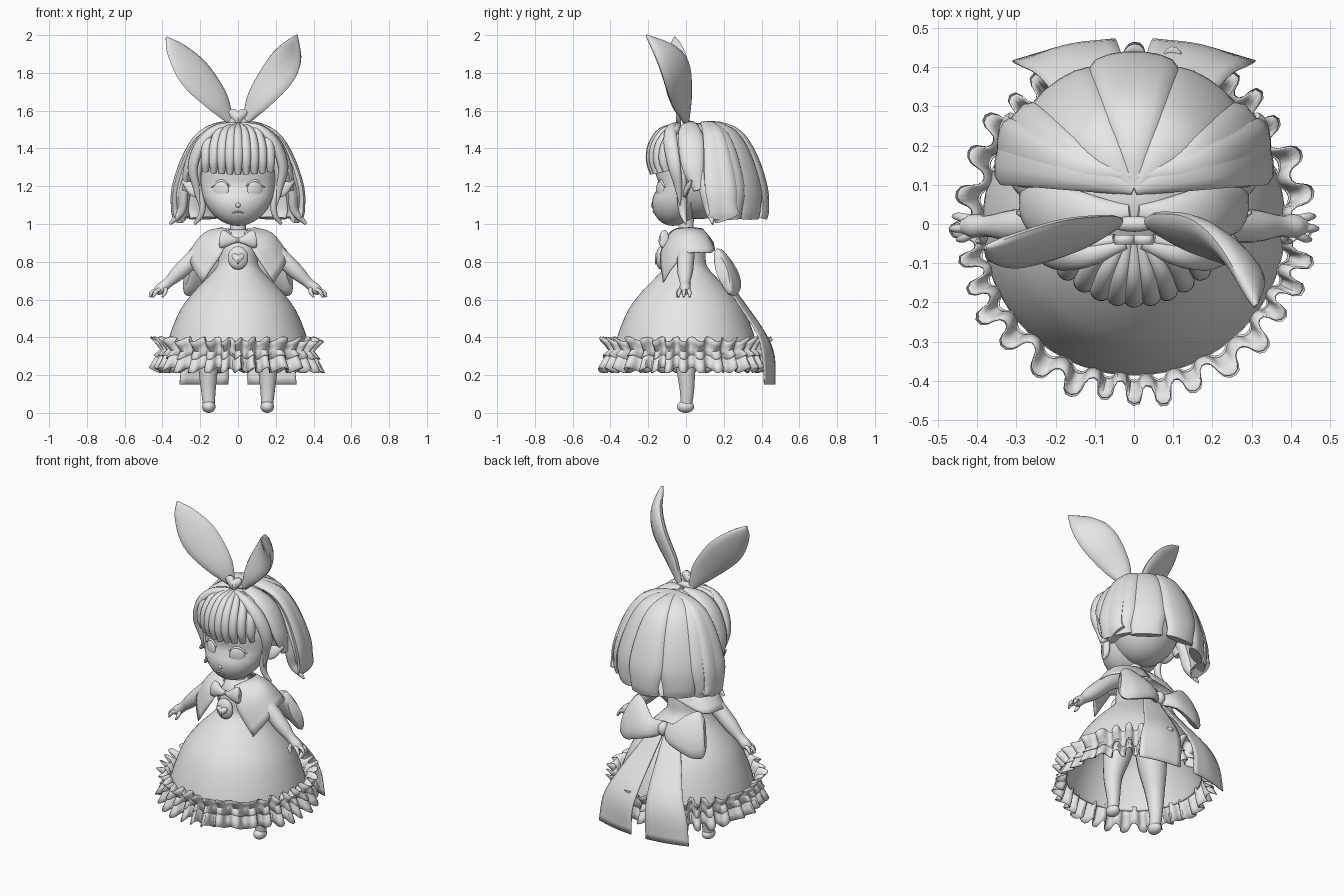
import bpy, bmesh
from math import sin, cos, pi, radians, sqrt, exp
from mathutils import Vector

old = bpy.data.objects.get("Cube")
if old:
    bpy.data.objects.remove(old, do_unlink=True)

grey = bpy.data.materials.new("plain_grey")
grey.use_nodes = True
grey.diffuse_color = (.8, .8, .8, 1)
grey.node_tree.nodes["Principled BSDF"].inputs["Base Color"].default_value = (.8, .8, .8, 1)
made = []
SIDES = (("left", 1), ("right", -1))


def finish(name, bm, thickness=0):
    bmesh.ops.recalc_face_normals(bm, faces=bm.faces)
    mesh = bpy.data.meshes.new(name)
    bm.to_mesh(mesh)
    bm.free()
    mesh.materials.append(grey)
    obj = bpy.data.objects.new(name, mesh)
    bpy.context.collection.objects.link(obj)
    if thickness:
        mod = obj.modifiers.new("thickness", "SOLIDIFY")
        mod.thickness = thickness
        mod.offset = 0
    made.append(obj)
    return obj


def grid(name, rows, closed=False, caps=False, thickness=0):
    """Skin rows of points; closed joins each row into a ring."""
    bm = bmesh.new()
    vs = [[bm.verts.new(p) for p in row] for row in rows]
    n = len(vs[0])
    for a, b in zip(vs, vs[1:]):
        for i in range(n if closed else n - 1):
            j = (i + 1) % n
            bm.faces.new((a[i], a[j], b[j], b[i]))
    if caps:
        bm.faces.new(vs[0])
        bm.faces.new(vs[-1])
    return finish(name, bm, thickness)


def spline(pts, steps=5):
    """Catmull-Rom samples through points of any dimension."""
    p = [Vector(q) for q in pts]
    p = [p[0] * 2 - p[1]] + p + [p[-1] * 2 - p[-2]]
    out = []
    for a, b, c, d in zip(p, p[1:], p[2:], p[3:]):
        for k in range(steps):
            t = k / steps
            out.append(b + (c - a) * (t / 2) + (a * 2 - b * 5 + c * 4 - d) * (t * t / 2)
                       + (b * 3 - a - c * 3 + d) * (t ** 3 / 2))
    return out + [p[-2]]


def strand(name, pts, side=(1, 0, 0), thick=None, s=1, n=14):
    """Elliptic tube along (x, y, z, half width) points; s mirrors in x."""
    path = spline(pts)
    wide = max(q[3] for q in path)
    rows = []
    for i, q in enumerate(path):
        t = (path[min(i + 1, len(path) - 1)] - path[max(i - 1, 0)]).xyz.normalized()
        u = Vector(side)
        u = (u - t * u.dot(t)).normalized()
        v = t.cross(u)
        w = max(q[3], .002)
        h = thick * sqrt(w / wide) if thick else w
        ring = [q.xyz + u * w * cos(a) + v * h * sin(a)
                for a in (2 * pi * k / n for k in range(n))]
        rows.append([(p.x * s, p.y, p.z) for p in ring])
    return grid(name, rows, True, True)


def ball(name, centre, size, turn=0):
    bm = bmesh.new()
    bmesh.ops.create_uvsphere(bm, u_segments=28, v_segments=18, radius=1)
    for v in bm.verts:
        v.co = Vector([a * b for a, b in zip(v.co, size)])
    obj = finish(name, bm)
    obj.location = centre
    obj.rotation_euler.z = turn
    return obj


def sheet(name, rows, s=1, thickness=.006):
    rows = [spline(r, 4) for r in rows]
    rows = list(zip(*[spline(c, 4) for c in zip(*rows)]))
    return grid(name, [[(p.x * s, p.y, p.z) for p in r] for r in rows], thickness=thickness)


def lathe(name, profile, waves=0, n=64):
    """Turned profile of (z, radius, ripple)."""
    rows = []
    for z, r, amp in profile:
        row = []
        for k in range(n):
            a = 2 * pi * k / n
            fold = waves * a + 1.2 * sin(5 * a)
            rr = r + amp * (cos(fold) + .3 * sin(11 * a))
            a += amp * .4 * sin(2 * fold)
            row.append((rr * sin(a), -rr * cos(a), z + amp * .5 * sin(fold + 2 * sin(3 * a))))
        rows.append(row)
    return grid(name, rows, True, thickness=.005)


# Dress and its gathered double hem
dress = [(.97, .045), (.93, .08), (.86, .1), (.78, .107), (.72, .155), (.64, .232),
         (.55, .3), (.45, .345), (.36, .374), (.31, .385)]
lathe("dress", [(q[0], q[1], 0) for q in spline(dress, 3)])
lathe("upper_ruffle", [(.295, .415, .024), (.33, .395, .012), (.36, .41, .02), (.39, .432, .026)], 32, 320)
lathe("lower_ruffle", [(.33, .39, .01), (.3, .405, .018), (.26, .42, .025), (.225, .435, .028)], 32, 320)

# Legs, arms and hands
for word, s in SIDES:
    strand(word + "_leg", [(.085, .02, .66, .09), (.125, .01, .44, .086), (.155, 0, .26, .056),
                           (.157, .005, .13, .04), (.155, .003, .06, .033), (.155, 0, .03, .03)], s=s)
    ball(word + "_foot", (.155 * s, -.002, .033), (.036, .045, .033))
    strand(word + "_arm", [(.06, 0, .93, .04), (.18, 0, .865, .046), (.3, -.005, .755, .043),
                           (.37, -.005, .69, .028), (.41, -.005, .657, .03), (.435, -.005, .64, .02)],
           (0, 1, 0), s=s)
    for i, (x, y) in enumerate([(.45, -.04), (.468, -.012), (.46, .02), (.4, -.045)]):
        strand(f"{word}_finger_{i}", [(min(x, .42) - .015, y * .5, .66, .011),
                                      (x - .015, y * .9, .64, .011), (x, y, .613, .006)], (0, 1, 0), s=s, n=8)
strand("neck", [(0, 0, .92, .055), (0, 0, .98, .042), (0, 0, 1.06, .045)])


# Head with a forward chin and a shallow brow hollow
def face_y(x, z):
    t = max(0, (1.23 - z) / .24)
    f = sqrt(max(0, 1 - (x / .2) ** 2 - ((z - 1.23) / .24) ** 2))
    return -.17 * f - .07 * t + .03 * f * exp(-((z - 1.2) / .05) ** 2)


head = ball("head", (0, 0, 0), (.2, .17, .24))
for v in head.data.vertices:
    v.co.z += 1.23
    if v.co.y < 0:
        v.co.y = face_y(v.co.x, v.co.z)
    else:
        v.co.y -= .07 * max(0, (1.23 - v.co.z) / .24)
ball("nose", (0, face_y(0, 1.1) + .006, 1.1), (.014, .012, .014))
strand("mouth", [(x, face_y(x, z) - .001, z, .004) for x, z in
                 ((-.03, 1.058), (0, 1.066), (.03, 1.058))], (0, 0, 1), .005, n=8)
for word, s in SIDES:
    ball(word + "_eye", (.09 * s, face_y(.09, 1.18) + .004, 1.18), (.045, .014, .046), .45 * s)
    strand(word + "_eyelid", [(x, face_y(x, z) - .002, z, w) for x, z, w in
                              ((.045, 1.2, .004), (.07, 1.222, .007), (.1, 1.226, .008), (.14, 1.195, .004))],
           (0, 0, 1), .007, s, 8)
    strand(word + "_pointed_ear", [(.17, 0, 1.165, .03), (.23, .005, 1.185, .04), (.3, .03, 1.23, .003)],
           (0, .3, 1), .015, s)

# Hair: inner cap, back panels, fringe and side locks
ball("hair_cap", (0, .07, 1.28), (.22, .22, .255))
fall = [(0, 1.53), (.32, 1.515), (.6, 1.46), (.81, 1.34), (.95, 1.19), (.98, 1.08), (.95, 1.03)]
for i, deg in enumerate((0, 37, -37, 68, -68, 92, -92)):
    a = radians(deg)
    lift = .98 if i in (1, 2, 5, 6) else 1.03
    size = .32 + .01 * abs(sin(a))
    pts = [(sin(a) * size * f * lift, .09 + cos(a) * .315 * f * lift, z,
            .018 + .1 * f * (1 if z > 1.1 else .8)) for f, z in fall]
    if abs(deg) > 80:
        pts = [(x, y + .03 + .11 * k / 6, z, w * .75) for k, (x, y, z, w) in enumerate(pts)]
    strand(f"back_hair_panel_{i}", pts, (cos(a), -sin(a), 0), .036)
for i in range(9):
    x = (i - 4) * .041
    y = 2.6 * x * x
    strand(f"fringe_lock_{i}", [(x * .3, -.04, 1.52, .014), (x * .8, y - .13, 1.49, .022),
                                (x, y - .178, 1.42, .027), (x * 1.05, y - .19, 1.34, .026),
                                (x * 1.04, y - .173, 1.265 + y * .2, .016)],
           (1, 5 * x, 0), .024)
for word, s in SIDES:
    strand(word + "_parting_lock", [(.01, .03, 1.53, .02), (.11, .02, 1.505, .055), (.2, .03, 1.43, .07),
                                    (.26, .04, 1.3, .06), (.275, .07, 1.18, .03)], (0, 1, 0), .03, s)
    strand(word + "_temple_lock", [(.02, -.05, 1.525, .015), (.12, -.08, 1.5, .03), (.2, -.08, 1.42, .04),
                                   (.24, -.06, 1.3, .035), (.22, -.04, 1.19, .02), (.2, -.03, 1.1, .004)],
           (.5, 1, 0), .026, s)
    strand(word + "_cheek_lock", [(.2, -.04, 1.36, .025), (.215, -.025, 1.23, .028), (.19, -.02, 1.12, .026),
                                  (.195, -.015, 1.05, .018), (.23, .0, 1.0, .004)], (0, 1, 0), .02, s)
    strand(word + "_flicked_curl", [(.25, .08, 1.3, .03), (.29, .11, 1.17, .04), (.3, .13, 1.07, .03),
                                    (.36, .14, 1.0, .004)], (.4, 1, 0), .025, s)

# Tall ribbon ears on the head, with a heart between them
strand("left_ribbon_ear", [(.045, 0, 1.55, .025), (.11, -.02, 1.66, .08), (.215, -.05, 1.8, .108),
                           (.28, -.11, 1.9, .08), (.31, -.21, 2, .004)], (.75, -.65, -.5), .034)
strand("right_ribbon_ear", [(-.045, 0, 1.55, .025), (-.115, -.025, 1.66, .08), (-.235, -.05, 1.8, .105),
                            (-.33, -.06, 1.92, .062), (-.38, -.06, 1.99, .004)], (-.75, -.65, -.55), .026)
ball("ribbon_ear_band", (0, 0, 1.545), (.06, .02, .02))


def heart(name, centre, size, depth):
    bm = bmesh.new()
    c = Vector(centre)
    angles = [2 * pi * k / 32 for k in range(32)]
    bm.faces.new([bm.verts.new(c + Vector((sin(t) ** 3, 0, .8 * cos(t) - .32 * cos(2 * t)
                                           - .12 * cos(3 * t))) * size) for t in angles])
    return finish(name, bm, depth)


heart("head_heart", (0, -.04, 1.575), .05, .025)

# Cape collar: front flaps round to a notched square back
for word, s in SIDES:
    sheet(word + "_collar", [
        [(.035, -.085, .955), (.09, -.135, .84), (.19, -.12, .69)],
        [(.07, -.05, .975), (.165, -.075, .9), (.24, -.07, .77)],
        [(.085, .02, .98), (.18, .01, .95), (.265, .01, .845)],
        [(.07, .08, .975), (.15, .11, .93), (.215, .14, .85)],
        [(0, .09, .97), (0, .12, .935), (0, .145, .9)]], s)


# Bows
def bow(name, c, size, tilt, front, thick):
    x, y, z = c
    for word, s in SIDES:
        strand(f"{name}_{word}_loop", [(x, y, z, .12 * size), (x + .3 * size, y + front * .06, z, .24 * size),
                                       (x + .7 * size, y + front * .04, z + .04 * size, .47 * size),
                                       (x + .92 * size, y + front * .01, z + .06 * size, .5 * size),
                                       (x + size, y, z + .07 * size, .36 * size)], (0, tilt, -1), thick, s)
    ball(name + "_knot", (x, y + front * .03, z), (.12 * size, .14 * size, .16 * size))


bow("back_bow", (0, .19, .73), .265, .45, 1, .038)
bow("chest_bow", (0, -.115, .915), .095, -.15, -.15, .025)
ball("chest_pendant", (0, -.13, .82), (.054, .03, .062))
heart("pendant_heart", (0, -.157, .82), .034, .014)
for word, s in SIDES:
    # Long tails hanging down the back of the skirt
    sheet(word + "_back_tail", [
        [(.0, .2, .73), (.015, .31, .58), (.03, .42, .42), (.045, .467, .3), (.05, .47, .15)],
        [(.05, .19, .73), (.09, .3, .58), (.14, .415, .42), (.17, .453, .3), (.18, .452, .15)],
        [(.08, .18, .73), (.16, .275, .58), (.24, .375, .42), (.29, .405, .3), (.31, .415, .15)]], s)

# Smooth shading with crisp edges
bpy.ops.object.select_all(action="DESELECT")
for obj in made:
    obj.select_set(True)
bpy.context.view_layer.objects.active = made[0]
bpy.ops.object.shade_smooth_by_angle(angle=radians(45))
